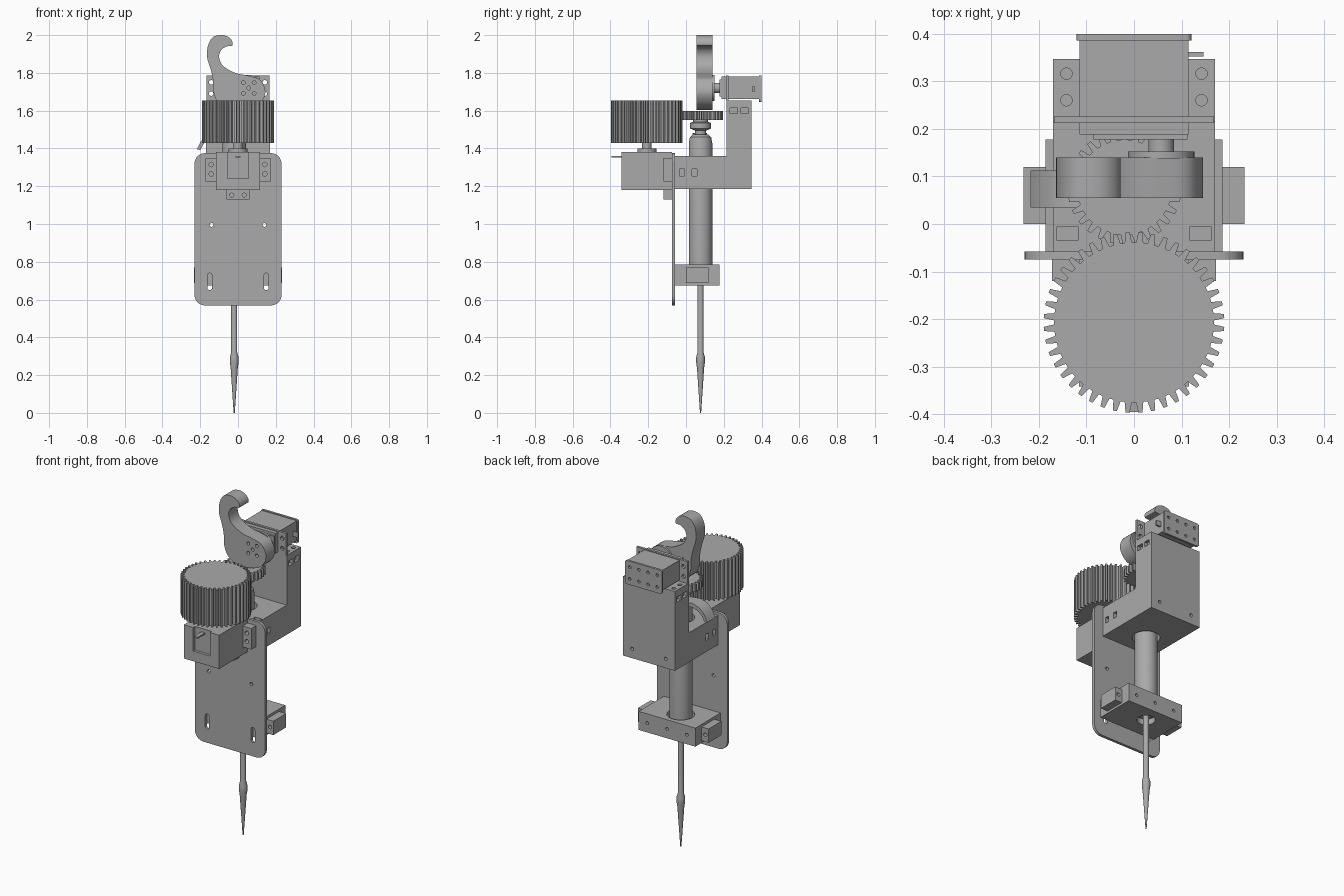
import bpy
import bmesh
from math import sin, cos, pi, tau
from mathutils import Vector

cube = bpy.data.objects.get("Cube")
if cube:
    bpy.data.objects.remove(cube, do_unlink=True)

grey = bpy.data.materials.new("plain grey")
grey.use_nodes = True
grey.diffuse_color = (0.4, 0.4, 0.4, 1)
grey.node_tree.nodes["Principled BSDF"].inputs["Base Color"].default_value = (0.4, 0.4, 0.4, 1)


def place(u, v, w, axis):
    return {"x": Vector((w, u, v)), "y": Vector((u, w, v)), "z": Vector((u, v, w))}[axis]


def finish(name, bm):
    bmesh.ops.recalc_face_normals(bm, faces=bm.faces)
    me = bpy.data.meshes.new(name)
    bm.to_mesh(me)
    bm.free()
    me.materials.append(grey)
    ob = bpy.data.objects.new(name, me)
    bpy.context.collection.objects.link(ob)
    return ob


def loft(name, rings):
    """Skin a list of equal-sized rings and cap both ends."""
    bm = bmesh.new()
    loops = [[bm.verts.new(p) for p in ring] for ring in rings]
    for a, b in zip(loops, loops[1:]):
        for i in range(len(a)):
            j = (i + 1) % len(a)
            bm.faces.new((a[i], a[j], b[j], b[i]))
    bm.faces.new(loops[0])
    bm.faces.new(loops[-1])
    return finish(name, bm)


def prism(name, pts, axis, lo, hi):
    return loft(name, [[place(u, v, w, axis) for u, v in pts] for w in (lo, hi)])


def box(name, x, y, z):
    return prism(name, [(x[0], y[0]), (x[1], y[0]), (x[1], y[1]), (x[0], y[1])], "z", *z)


def lathe(name, centre, axis, profile, n=32):
    """Turn (radius, position) pairs around an axis line."""
    cu, cv = centre
    return loft(name, [[place(cu + r * cos(tau * i / n), cv + r * sin(tau * i / n), w, axis)
                        for i in range(n)] for r, w in profile])


def rod(name, centre, axis, r, lo, hi, n=32):
    return lathe(name, centre, axis, [(r, lo), (r, hi)], n)


def rounded(cx, cy, w, h, r, n=8):
    pts = []
    for k, (sx, sy) in enumerate([(1, 1), (-1, 1), (-1, -1), (1, -1)]):
        for i in range(n + 1):
            a = pi / 2 * (k + i / n)
            pts.append((cx + sx * (w / 2 - r) + r * cos(a), cy + sy * (h / 2 - r) + r * sin(a)))
    return pts


def activate(ob):
    bpy.ops.object.select_all(action="DESELECT")
    ob.select_set(True)
    bpy.context.view_layer.objects.active = ob


def carve(target, cutters):
    for c in cutters:
        c.hide_render = True
        activate(target)
        m = target.modifiers.new("cut", "BOOLEAN")
        m.operation, m.solver, m.object = "DIFFERENCE", "EXACT", c
        bpy.ops.object.modifier_apply(modifier=m.name)
        bpy.data.objects.remove(c, do_unlink=True)


def smooth(ob):
    activate(ob)
    bpy.ops.object.shade_smooth_by_angle(angle=0.6)
    return ob


def hole(centre, axis, r, lo, hi):
    return rod("cutter", centre, axis, r, lo, hi, 16)


def gear(name, centre, r, depth, teeth, lo, hi, phase=0.0):
    pts = []
    for i in range(teeth):
        for f, rr in ((-.32, r - depth), (-.16, r), (.16, r), (.32, r - depth)):
            a = tau * (i + f + phase) / teeth
            pts.append((centre[0] + rr * cos(a), centre[1] + rr * sin(a)))
    return prism(name, pts, "z", lo, hi)


SIDES = (-1, 1)
TOOL = (-0.02, 0.077)
DRIVE = (0, -0.207)

# Mounting plate with slots and screw holes
plate = prism("mounting_plate", rounded(0, 0.972, 0.46, 0.806, 0.055), "y", -0.075, -0.058)
for s in SIDES:
    carve(plate, [prism("cutter", rounded(s * 0.15, 0.695, 0.025, 0.09, 0.012), "y", -0.1, 0),
                  hole((s * 0.14, 0.995), "y", 0.01, -0.1, 0)])
smooth(plate)

# Upper housing: L-shaped block with nut pockets
housing = prism("upper_housing", [(-0.058, 1.185), (0.347, 1.185), (0.347, 1.655),
                                  (0.215, 1.655), (0.215, 1.36), (-0.058, 1.36)], "x", -0.17, 0.17)
carve(housing, [rod("cutter", TOOL, "z", 0.075, 1.1, 1.5)])
for s in SIDES:
    outer = sorted((s * 0.15, s * 0.2))
    carve(housing, [box("cutter", outer, (y - 0.013, y + 0.013), (1.255, 1.29)) for y in (-0.022, 0.045)])
    carve(housing, [box("cutter", outer, (y - 0.02, y + 0.02), (1.585, 1.615)) for y in (0.252, 0.31)])
    carve(housing, [box("cutter", sorted((s * 0.117, s * 0.163)), (-0.034, -0.006), (1.32, 1.4))])
    carve(housing, [hole((s * 0.142, y), "z", 0.012, 1.62, 1.7) for y in (0.26, 0.316)])
    carve(housing, [hole((s * 0.11, 1.24), "y", 0.01, 0.32, 0.4)])
smooth(housing)

# Lower tool bracket with side ears
bracket = box("lower_bracket", (-0.186, 0.186), (-0.058, 0.178), (0.675, 0.785))
carve(bracket, [rod("cutter", TOOL, "z", 0.075, 0.71, 0.9), rod("cutter", TOOL, "z", 0.05, 0.6, 0.75)])
carve(bracket, [hole((x, 0.73), "y", 0.009, 0.15, 0.2) for x in (-0.13, 0, 0.13)])
smooth(bracket)
for s, side in zip(SIDES, ("right", "left")):
    ear = box(side + "_bracket_ear", sorted((s * 0.186, s * 0.232)), (0, 0.12), (0.688, 0.77))
    carve(ear, [hole((s * 0.21, 0.73), "y", 0.011, -0.05, 0.2)])
    smooth(ear)

# Tool: barrel, top neck, and tapered needle
smooth(lathe("tool_barrel", TOOL, "z", [(0.062, 0.72), (0.062, 1.43), (0.056, 1.46), (0.04, 1.475)], 40))
smooth(lathe("tool_neck", TOOL, "z", [(0.03, 1.44), (0.03, 1.495), (0.055, 1.505),
                                      (0.055, 1.535), (0.04, 1.54), (0.04, 1.56)]))
smooth(lathe("needle", TOOL, "z", [(0.003, 0), (0.019, 0.24), (0.023, 0.265),
                                   (0.023, 0.295), (0.016, 0.32), (0.016, 0.74)], 24))

# Curved clip on the barrel
clip_top = [(-0.05, 1.475), (-0.12, 1.482), (-0.165, 1.468), (-0.195, 1.44), (-0.218, 1.395)]
clip_low = [(-0.2, 1.392), (-0.18, 1.427), (-0.155, 1.447), (-0.12, 1.458), (-0.05, 1.45)]
smooth(prism("barrel_clip", clip_top + clip_low, "y", 0.035, 0.112))

# Gear pair
gear("drive_gear", DRIVE, 0.19, 0.022, 44, 1.43, 1.655, 0.5)
gear("driven_gear", TOOL, 0.12, 0.02, 28, 1.55, 1.597)
smooth(lathe("drive_shaft", DRIVE, "z", [(0.05, 1.37), (0.05, 1.4), (0.025, 1.4), (0.025, 1.44)]))

# Front servo with recessed face and mounting flange
servo = box("front_servo", (-0.116, 0.116), (-0.342, -0.075), (1.18, 1.38))
carve(servo, [box("cutter", (-0.055, 0.055), (-0.4, -0.325), (1.24, 1.45))])
box("front_servo_wire", (-0.012, 0.012), (-0.395, -0.32), (1.351, 1.36))
flange = box("front_servo_flange", (-0.172, 0.172), (-0.12, -0.074), (1.225, 1.35))
for s in SIDES:
    carve(flange, [hole((s * 0.142, z), "y", 0.012, -0.15, -0.05) for z in (1.265, 1.315)])
smooth(flange)
foot = box("front_servo_foot", (-0.06, 0.06), (-0.12, -0.074), (1.13, 1.185))
carve(foot, [hole((s * 0.033, 1.153), "y", 0.011, -0.15, -0.05) for s in SIDES])
smooth(foot)

# Top servo, its flange and back plate
box("top_servo", (-0.115, 0.115), (0.188, 0.388), (1.662, 1.78))
box("top_servo_nose", (-0.085, 0.112), (0.178, 0.19), (1.675, 1.765))
top_flange = box("top_servo_flange", (-0.168, 0.168), (0.212, 0.226), (1.655, 1.785))
for s in SIDES:
    carve(top_flange, [hole((s * 0.142, z), "y", 0.012, 0.1, 0.3) for z in (1.69, 1.75)])
smooth(top_flange)
back = prism("top_servo_back", rounded(0, 1.715, 0.242, 0.14, 0.012), "y", 0.386, 0.399)
for x in (-0.09, -0.03, 0.03, 0.09):
    carve(back, [hole((x, z), "y", 0.009, 0.38, 0.45) for z in (1.68, 1.75)])
smooth(back)
box("top_servo_cable", (0.11, 0.146), (0.352, 0.362), (1.7, 1.73))

# Servo horn
HORN = (0.057, 1.72)
smooth(lathe("servo_horn", HORN, "y", [(0.07, 0.138), (0.07, 0.152), (0.027, 0.152), (0.027, 0.19)]))

# Hooked arm, extruded from a smoothed outline
outline = [(-0.1, 2.0), (-0.06, 1.995), (-0.033, 1.972), (-0.03, 1.945), (-0.06, 1.94),
           (-0.088, 1.922), (-0.1, 1.885), (-0.08, 1.838), (-0.015, 1.8), (0.055, 1.785),
           (0.115, 1.765), (0.143, 1.715), (0.138, 1.67), (0.1, 1.625), (0.03, 1.605),
           (-0.05, 1.607), (-0.105, 1.64), (-0.13, 1.7), (-0.132, 1.76), (-0.145, 1.82),
           (-0.163, 1.88), (-0.16, 1.94), (-0.137, 1.985)]


def spline(pts, steps=4):
    out, n = [], len(pts)
    for i in range(n):
        a, b, c, d = (Vector(pts[(i + k) % n]) for k in (-1, 0, 1, 2))
        for j in range(steps):
            t = j / steps
            out.append(tuple(0.5 * (2 * b + (c - a) * t + (2 * a - 5 * b + 4 * c - d) * t ** 2
                                    + (3 * b - a - 3 * c + d) * t ** 3)))
    return out


arm = prism("hook_arm", spline(outline), "y", 0.055, 0.14)
carve(arm, [hole(HORN, "y", 0.01, 0, 0.1)])
carve(arm, [hole((HORN[0] + 0.04 * cos(a), HORN[1] + 0.04 * sin(a)), "y", 0.01, 0, 0.1)
            for a in (pi / 4, 3 * pi / 4, 5 * pi / 4, 7 * pi / 4)])
smooth(arm)
